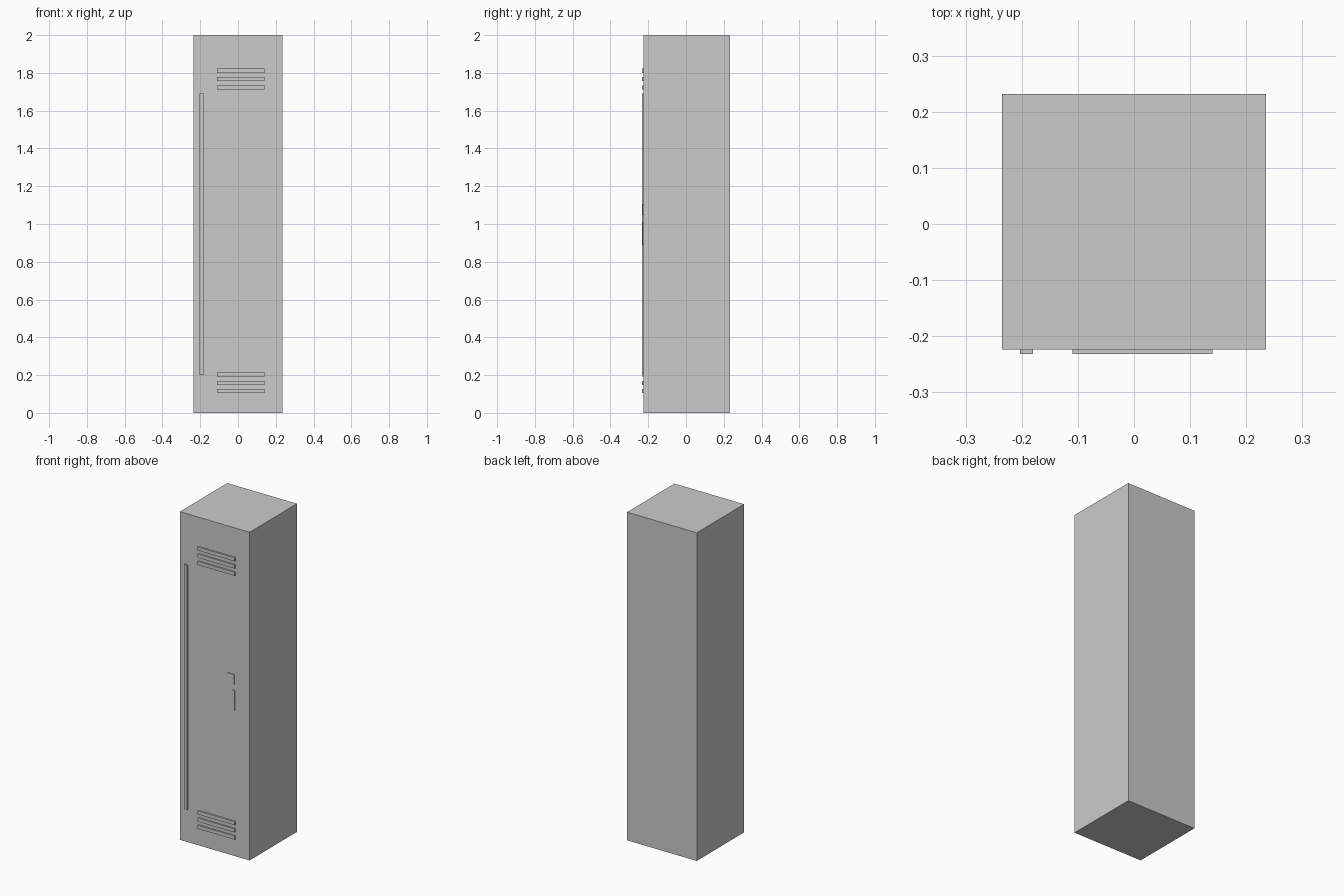
import bpy

if "Cube" in bpy.data.objects:
    bpy.data.objects.remove(bpy.data.objects["Cube"])


def box(name, x0, x1, y0, y1, z0, z1):
    bpy.ops.mesh.primitive_cube_add(
        size=1, location=((x0 + x1) / 2, (y0 + y1) / 2, (z0 + z1) / 2))
    ob = bpy.context.object
    ob.name = name
    ob.scale = (x1 - x0, y1 - y0, z1 - z0)
    bpy.ops.object.transform_apply(location=False, rotation=False, scale=True)
    return ob


FACE = -0.224      # front plane of the cabinet
FRONT = -0.232     # front plane of the raised details
SINK = FACE + 0.004


# Locker cabinet
box("cabinet", -0.235, 0.235, FACE, 0.232, 0, 2)

# Vent slats, three at the top and three at the bottom
for group, top in (("upper", 1.822), ("lower", 0.214)):
    for i in range(3):
        z = top - i * 0.044
        box(f"{group}_vent_slat_{i + 1}", -0.11, 0.14, FRONT, SINK, z - 0.022, z)

# Hinge strip along the left side
box("hinge_strip", -0.203, -0.18, FRONT, SINK, 0.2, 1.69)

# Lock plate and pull handle
box("lock_plate", 0.085, 0.133, FACE - 0.005, SINK, 1.047, 1.107)
box("pull_handle", 0.12, 0.138, FACE - 0.005, SINK, 0.89, 1.01)
